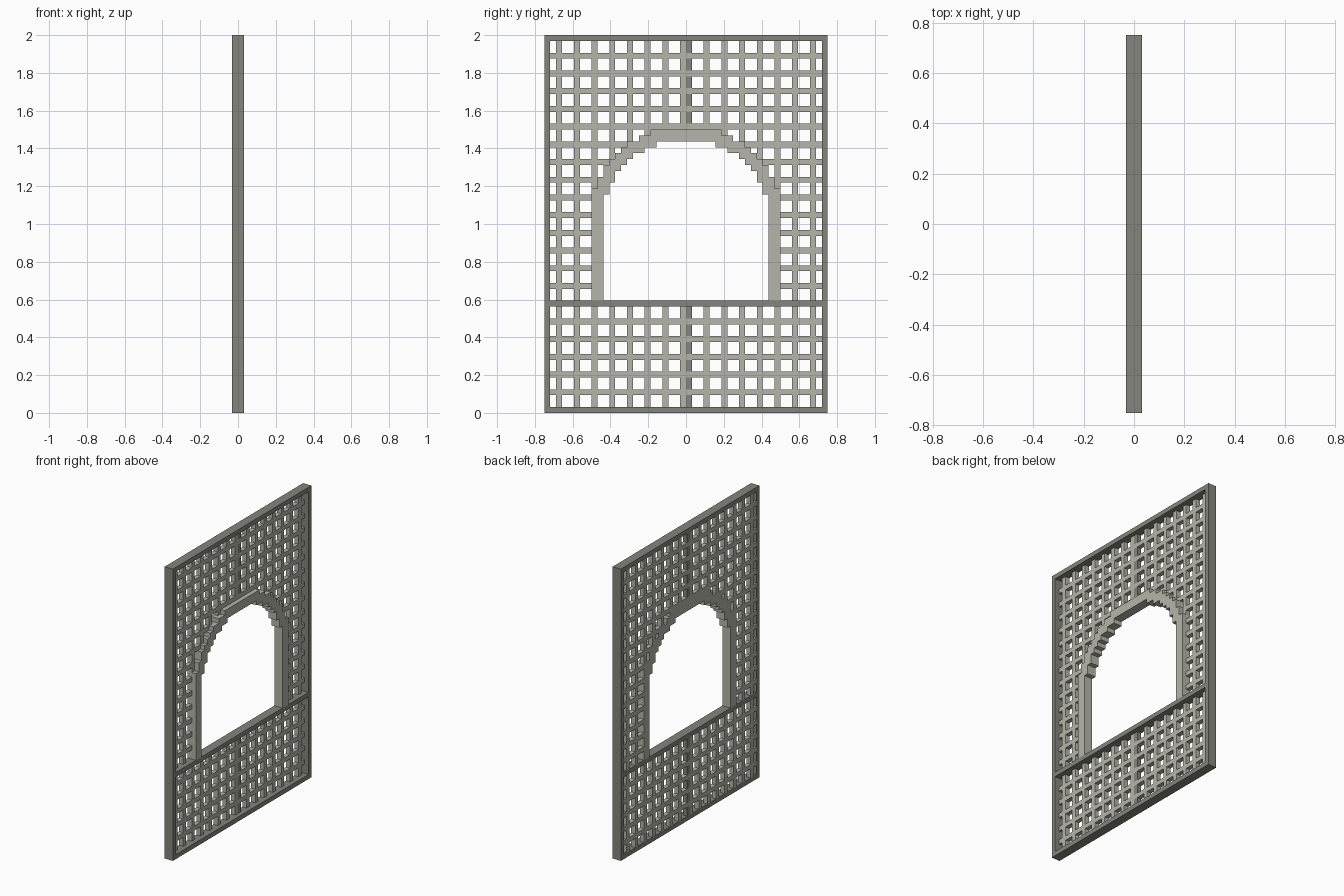
import bpy, bmesh

if "Cube" in bpy.data.objects:
    bpy.data.objects.remove(bpy.data.objects["Cube"])

U = 1 / 32            # grid module: the screen is 48 modules wide, 64 high, 2 deep
W, H, RAIL = 24, 64, 18


def material(name, rgb):
    m = bpy.data.materials.new(name)
    m.diffuse_color = (*rgb, 1)
    m.use_nodes = True
    m.node_tree.nodes["Principled BSDF"].inputs["Base Color"].default_value = m.diffuse_color
    return m


DARK = material("dark_stone", (0.235, 0.235, 0.205))
LIGHT = material("light_stone", (0.46, 0.46, 0.405))


def slab(name, rule, x0, x1, mat):
    """Solid plate made of every grid cell (column j, row k) accepted by the rule."""
    cells = {(j, k) for j in range(-W, W) for k in range(H) if rule(j, k)}
    bm = bmesh.new()
    cache = {}

    def v(x, j, k):
        if (x, j, k) not in cache:
            cache[x, j, k] = bm.verts.new((x * U, j * U, k * U))
        return cache[x, j, k]

    for j, k in cells:
        ring = [(j, k), (j + 1, k), (j + 1, k + 1), (j, k + 1)]
        bm.faces.new([v(x1, *p) for p in ring])
        bm.faces.new([v(x0, *p) for p in reversed(ring)])
        # side walls only where the neighbouring cell is empty
        for i, (dj, dk) in enumerate([(0, -1), (1, 0), (0, 1), (-1, 0)]):
            if (j + dj, k + dk) not in cells:
                a, b = ring[i], ring[(i + 1) % 4]
                bm.faces.new([v(x0, *a), v(x0, *b), v(x1, *b), v(x1, *a)])
    me = bpy.data.meshes.new(name)
    bm.to_mesh(me)
    bm.free()
    me.materials.append(mat)
    ob = bpy.data.objects.new(name, me)
    bpy.context.collection.objects.link(ob)
    return ob


# Stepped arch: (top row, half width) pairs going up
INNER = [(37, 14), (39, 13), (41, 12), (42, 11), (43, 10), (44, 9), (45, 7), (46, 5)]
OUTER = [(38, 16), (40, 15), (42, 14), (43, 13), (44, 12), (45, 11), (46, 10), (47, 8), (48, 6)]


def inside(steps, j, k):
    half = next((w for top, w in steps if k < top), 0)
    return k > RAIL and -half <= j < half


def is_frame(j, k):
    return j in (-W, W - 1) or k in (0, H - 1, RAIL)


def is_row(k):
    return (H - 1 - k) % 3 == 0


def is_column(j):
    return (j if j >= 0 else -1 - j) % 3 == 0


def is_free(j, k):
    return not is_frame(j, k) and not inside(OUTER, j, k)


def is_post(j, k):
    return j == 0 and not is_row(k) and is_free(j, k)


# Outer frame with cross rail, full depth
slab("frame_and_rail", is_frame, -1, 1, DARK)
# Arch surround, full depth
slab("arch_surround", lambda j, k: inside(OUTER, j, k) and not inside(INNER, j, k), -1, 1, LIGHT)
# Lattice, half depth and flush with the back
slab("lattice", lambda j, k: is_free(j, k) and (is_row(k) or is_column(j)) and not is_post(j, k),
     -1, 0, LIGHT)
# Dark pieces along the centre line
slab("centre_post", is_post, -1, 0, DARK)
